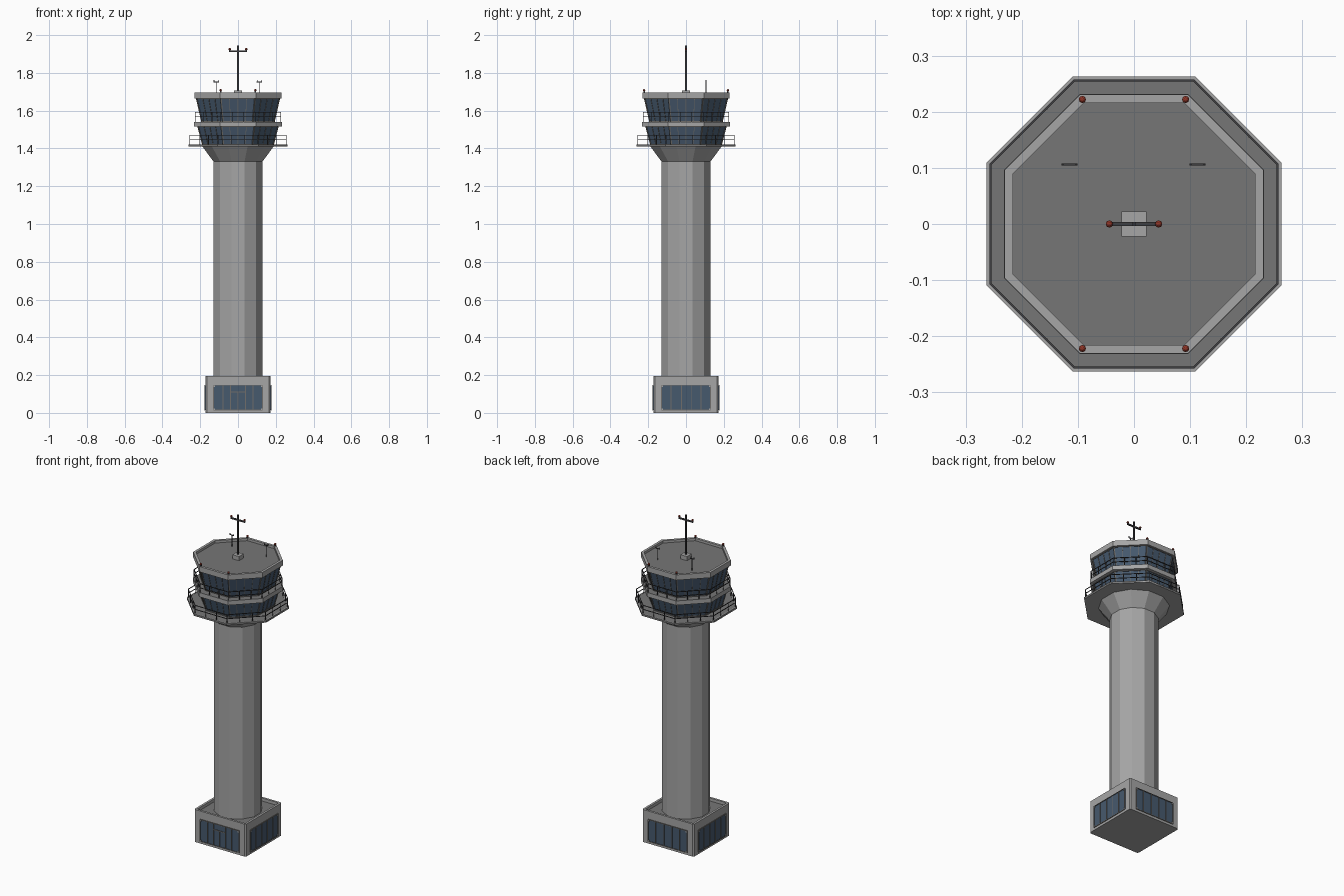
import bpy, bmesh, math
from mathutils import Vector, Matrix

if "Cube" in bpy.data.objects:
    bpy.data.objects.remove(bpy.data.objects["Cube"])


def mat(name, r, g, b):
    m = bpy.data.materials.new(name)
    m.diffuse_color = (r, g, b, 1)
    m.use_nodes = True
    m.node_tree.nodes["Principled BSDF"].inputs["Base Color"].default_value = m.diffuse_color
    return m


CONCRETE = mat("concrete", 0.38, 0.38, 0.38)
ROOF = mat("dark_roof", 0.18, 0.18, 0.18)
GLASS = mat("blue_glass", 0.062, 0.1, 0.155)
FRAME = mat("window_frame", 0.16, 0.155, 0.145)
METAL = mat("dark_metal", 0.05, 0.05, 0.055)
RED = mat("red_light", 0.27, 0.035, 0.02)


def finish(name, bm, *mats):
    bmesh.ops.recalc_face_normals(bm, faces=bm.faces)
    me = bpy.data.meshes.new(name)
    bm.to_mesh(me)
    bm.free()
    for m in mats:
        me.materials.append(m)
    ob = bpy.data.objects.new(name, me)
    bpy.context.collection.objects.link(ob)
    return ob


def corner(n, apothem, z, i):
    a = (i + 0.5) * 2 * math.pi / n
    r = apothem / math.cos(math.pi / n)
    return Vector((r * math.cos(a), r * math.sin(a), z))


def stack(name, n, rings, *mats):
    """Closed n-sided solid through rings of (apothem, z), flat side to the front."""
    bm = bmesh.new()
    loops = [[bm.verts.new(corner(n, a, z, i)) for i in range(n)] for a, z in rings]
    for lo, hi in zip(loops, loops[1:]):
        for i in range(n):
            j = (i + 1) % n
            bm.faces.new((lo[i], lo[j], hi[j], hi[i]))
    bm.faces.new(loops[0])
    top = bm.faces.new(loops[-1])
    if len(mats) > 1:
        top.material_index = 1
    return finish(name, bm, *mats)


def bar(bm, p, q, w, d=None, out=None):
    """Box bar from p to q; w is its width, d its depth along out."""
    p, q = Vector(p), Vector(q)
    z = (q - p).normalized()
    ref = Vector(out) if out else (Vector((0, 1, 0)) if abs(z.z) > 0.9 else Vector((0, 0, 1)))
    x = ref.cross(z).normalized()
    y = z.cross(x)
    m = Matrix((x, y, z)).transposed().to_4x4()
    m.translation = (p + q) / 2
    bmesh.ops.create_cube(bm, size=1, matrix=m @ Matrix.Diagonal((w, d or w, (q - p).length, 1)))


def box(name, lo, hi, m):
    bm = bmesh.new()
    lo, hi = Vector(lo), Vector(hi)
    bmesh.ops.create_cube(bm, size=1, matrix=Matrix.Translation((lo + hi) / 2) @ Matrix.Diagonal((*(hi - lo), 1)))
    return finish(name, bm, m)


# Ground building: bevelled box with a sunken roof behind a parapet
bm = bmesh.new()
bmesh.ops.create_cube(bm, size=1, matrix=Matrix.Translation((0, 0, 0.0975)) @ Matrix.Diagonal((0.344, 0.344, 0.195, 1)))
upright = [e for e in bm.edges if abs(e.verts[0].co.z - e.verts[1].co.z) > 0.1]
bmesh.ops.bevel(bm, geom=upright, offset=0.007, segments=1, affect='EDGES')
top = max(bm.faces, key=lambda f: f.calc_center_median().z)
bmesh.ops.inset_region(bm, faces=[top], thickness=0.014)
inner = bmesh.ops.extrude_face_region(bm, geom=[top])["geom"]
bmesh.ops.delete(bm, geom=[top], context='FACES_ONLY')
for g in inner:
    if isinstance(g, bmesh.types.BMVert):
        g.co.z -= 0.018
for f in inner:
    if isinstance(f, bmesh.types.BMFace):
        f.material_index = 1
finish("ground_building", bm, CONCRETE, ROOF)

# Ground windows on all four sides, with a door at the front
glass, frames, studs = bmesh.new(), bmesh.new(), bmesh.new()
for k in range(4):
    turn = Matrix.Rotation(k * math.pi / 2, 3, 'Z')
    out = turn @ Vector((0, -1, 0))

    def P(x, z, off=0.0):
        return turn @ Vector((x, -0.1725 - off, z))

    bar(glass, P(0, 0.015), P(0, 0.146), 0.262, 0.004, out)
    lines = [(-0.08, 0.015, 0.146), (0.08, 0.015, 0.146)]
    if k == 0:
        lines += [(s * 0.04, 0.015, 0.146) for s in (-1, 1)] + [(0, 0.015, 0.108)]
        bar(frames, P(-0.04, 0.11, 0.003), P(0.04, 0.11, 0.003), 0.005, 0.004, out)
    else:
        lines += [(-0.024, 0.015, 0.146), (0.03, 0.015, 0.146)]
    for x, a, b in lines + [(-0.13, 0.015, 0.146), (0.13, 0.015, 0.146)]:
        bar(frames, P(x, a, 0.003), P(x, b, 0.003), 0.004, 0.004, out)
    for z in (0.015, 0.146):
        bar(frames, P(-0.13, z, 0.003), P(0.13, z, 0.003), 0.004, 0.004, out)
    for x in (-0.126, 0.126):
        for z in (0.02, 0.14):
            bar(studs, P(x, z - 0.004, 0.004), P(x, z + 0.004, 0.004), 0.008, 0.004, out)
finish("ground_windows", glass, GLASS)
finish("ground_window_frames", frames, FRAME)
finish("window_corner_plates", studs, CONCRETE)

# Shaft and flared collar
stack("shaft", 12, [(0.129, 0.17), (0.129, 1.335)], CONCRETE)
stack("collar", 12, [(0.129, 1.33), (0.19, 1.412)], CONCRETE)

# Walkway, cab levels and roof
stack("walkway", 8, [(0.263, 1.41), (0.263, 1.42)], ROOF)
stack("walkway_kerb", 8, [(0.263, 1.409), (0.263, 1.421), (0.256, 1.421), (0.256, 1.42)], CONCRETE, ROOF)
stack("lower_glazing", 8, [(0.186, 1.42), (0.211, 1.518)], GLASS)
stack("balcony_band", 8, [(0.232, 1.515), (0.232, 1.541)], CONCRETE, ROOF)
stack("upper_glazing", 8, [(0.190, 1.54), (0.219, 1.668)], GLASS)
stack("roof_parapet", 8, [(0.231, 1.665), (0.231, 1.697), (0.216, 1.697), (0.216, 1.683)], CONCRETE, ROOF)


# Mullions on the sloping glazing
def mullions(name, a0, z0, a1, z1, panes):
    bm = bmesh.new()
    for i in range(8):
        ang = (i + 1) * math.pi / 4
        out = (math.cos(ang), math.sin(ang), 0)
        lo = [corner(8, a0, z0, i), corner(8, a0, z0, i + 1)]
        hi = [corner(8, a1, z1, i), corner(8, a1, z1, i + 1)]
        for t in range(panes):
            f = t / panes
            bar(bm, lo[0].lerp(lo[1], f), hi[0].lerp(hi[1], f), 0.007 if t == 0 else 0.003, 0.005, out)
        for h in (0.02, 0.98):
            bar(bm, lo[0].lerp(hi[0], h), lo[1].lerp(hi[1], h), 0.005)
    finish(name, bm, FRAME)


mullions("lower_mullions", 0.186, 1.42, 0.211, 1.518, 4)
mullions("upper_mullions", 0.190, 1.54, 0.219, 1.668, 4)


# Railings around both levels
def railing(name, a, z, heights, posts):
    bm = bmesh.new()
    for i in range(8):
        for h in heights:
            bar(bm, corner(8, a, z + h, i), corner(8, a, z + h, i + 1), 0.0035)
        for t in range(posts):
            p = corner(8, a, z, i).lerp(corner(8, a, z, i + 1), t / posts)
            bar(bm, p, p + Vector((0, 0, heights[-1])), 0.0035)
    finish(name, bm, METAL)


railing("walkway_railing", 0.256, 1.42, (0.026, 0.05), 3)
railing("balcony_railing", 0.226, 1.54, (0.027, 0.052), 3)

# Mast on its plinth, with crossbar and thin lightning tip
box("mast_plinth", (-0.022, -0.022, 1.68), (0.022, 0.022, 1.708), CONCRETE)
bm = bmesh.new()
bar(bm, (0, 0, 1.70), (0, 0, 1.945), 0.008)
bar(bm, (0, 0, 1.94), (0, 0, 2.0), 0.0012)
bar(bm, (-0.047, 0, 1.914), (0.047, 0, 1.914), 0.008)
finish("mast", bm, METAL)

# Small whip antennas on the roof
bm = bmesh.new()
for x in (-0.115, 0.113):
    bar(bm, (x, 0.106, 1.68), (x, 0.106, 1.755), 0.003)
    bar(bm, (x - 0.014, 0.106, 1.752), (x + 0.014, 0.106, 1.752), 0.004)
    for s in (-1, 1):
        bar(bm, (x + s * 0.012, 0.106, 1.752), (x + s * 0.012, 0.106, 1.762), 0.003)
finish("roof_antennas", bm, METAL)

# Red warning lights on parapet corners and crossbar ends
lights, stems = bmesh.new(), bmesh.new()
spots = [(x, y, 1.708) for x in (-0.092, 0.092) for y in (-0.222, 0.222)]
spots += [(-0.044, 0, 1.925), (0.044, 0, 1.925)]
for p in spots:
    bmesh.ops.create_uvsphere(lights, u_segments=8, v_segments=6, radius=0.0065, matrix=Matrix.Translation(p))
    bar(stems, (p[0], p[1], p[2] - 0.013), p, 0.008)
finish("warning_lights", lights, RED)
finish("light_stems", stems, METAL)
